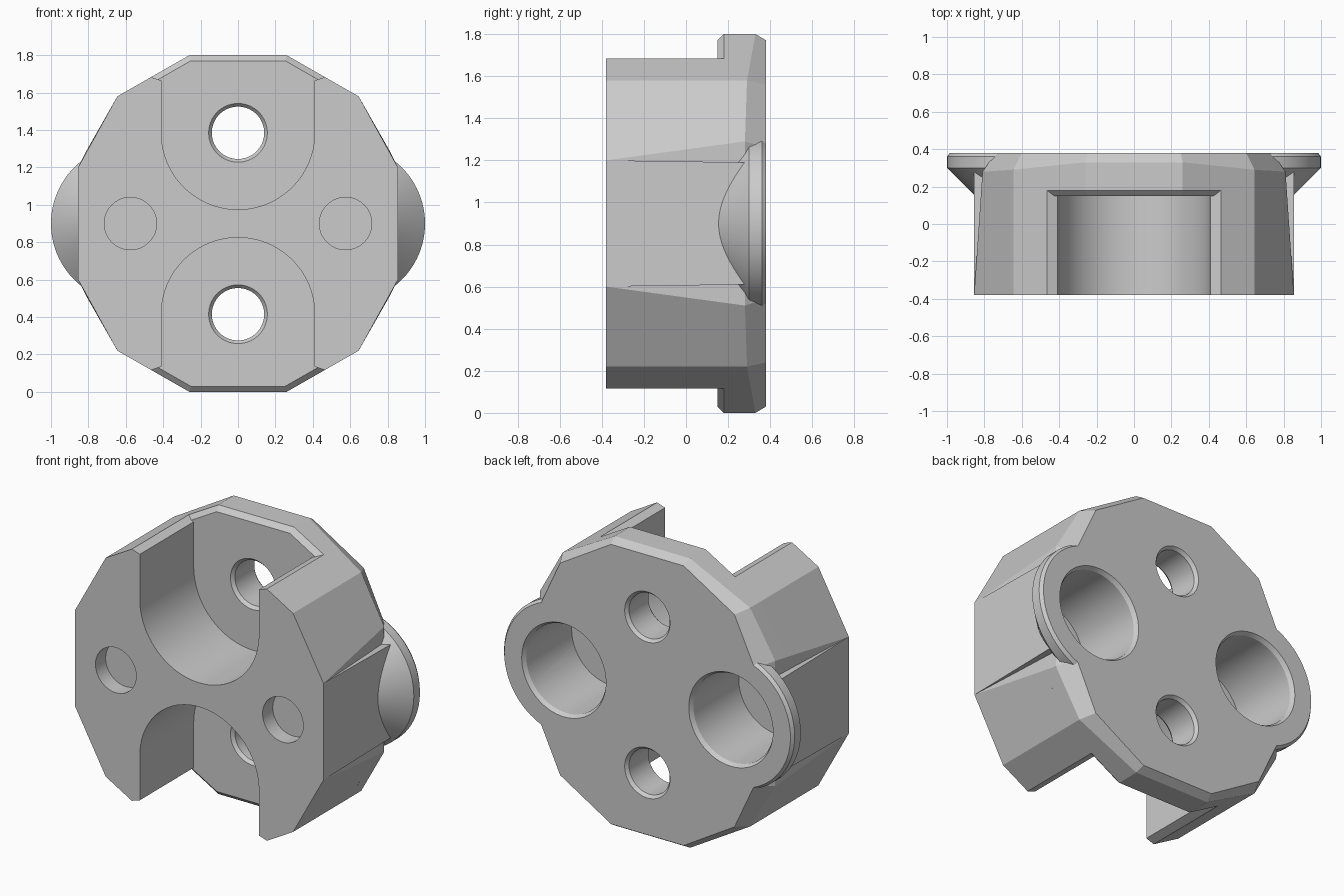
import bpy, bmesh, math

cube = bpy.data.objects.get("Cube")
if cube:
    bpy.data.objects.remove(cube, do_unlink=True)

CZ = 0.9          # height of the part's axis
FRONT, BACK = -0.38, 0.38

grey = bpy.data.materials.new("plain grey")
grey.use_nodes = True
grey.diffuse_color = (0.6, 0.6, 0.6, 1)
grey.node_tree.nodes["Principled BSDF"].inputs["Base Color"].default_value = (0.6, 0.6, 0.6, 1)


def loft(name, rings):
    """Closed solid through rings of (x, y, z) points, z measured from the axis."""
    bm = bmesh.new()
    loops = [[bm.verts.new((x, y, z + CZ)) for x, y, z in ring] for ring in rings]
    n = len(loops[0])
    for a, b in zip(loops, loops[1:]):
        for i in range(n):
            j = (i + 1) % n
            bm.faces.new((a[i], a[j], b[j], b[i]))
    bm.faces.new(loops[0])
    bm.faces.new(loops[-1])
    bmesh.ops.recalc_face_normals(bm, faces=bm.faces)
    mesh = bpy.data.meshes.new(name)
    bm.to_mesh(mesh)
    bm.free()
    mesh.materials.append(grey)
    obj = bpy.data.objects.new(name, mesh)
    bpy.context.collection.objects.link(obj)
    return obj


def lathe(name, cx, cz, profile, n=64):
    """Turned solid along y from (radius, y) pairs."""
    turns = [math.tau * i / n for i in range(n)]
    return loft(name, [[(cx + r * math.cos(t), y, cz + r * math.sin(t)) for t in turns]
                       for r, y in profile])


def twelve_sided(quarter):
    """Mirror three corner points (x, y, z) into a full outline."""
    ring = []
    for sx, sz, order in ((1, 1, 1), (1, -1, -1), (-1, -1, 1), (-1, 1, -1)):
        ring += [(sx * x, y, sz * z) for x, y, z in quarter[::order]]
    return ring


def outline(y, scale=1.0):
    """Body outline, whose sides taper towards the back."""
    t = (y - FRONT) / 0.66
    corners = ((0.26, 0.9), (0.645, 0.68), (0.855 - 0.045 * t, 0.3 + 0.09 * t))
    return twelve_sided([(x * scale, y, z * scale) for x, z in corners])


def prism(name, points, y0, y1):
    return loft(name, [[(x, y, z) for x, z in points] for y in (y0, y1)])


# Main body and back plate with its chamfered rims
body = loft("main_body", [outline(FRONT), outline(0.19)])
plate = loft("back_plate", [
    outline(0.15, 0.967), outline(0.18),
    twelve_sided([(0.26, 0.33, 0.9), (0.645, 0.29, 0.68), (0.81, 0.28, 0.39)]),
    twelve_sided([(0.25, BACK, 0.87), (0.6, BACK, 0.66), (0.74, BACK, 0.36)])])
parts = [body, plate]
cutters = []

for side, sx in (("left", 1), ("right", -1)):
    # Flat pad on the side of the body
    parts.append(loft(side + "_side_pad", [
        [(sx * x, y, z) for x, z in ((0.6, -h), (0.855, -h), (0.855, h), (0.6, h))]
        for y, h in ((FRONT + 0.001, 0.3), (0.305, 0.29))]))
    # Round ear with a conical underside
    cx = sx * 0.575
    parts.append(lathe(side + "_ear", cx, 0, [
        (0.28, 0.155), (0.425, 0.3), (0.425, 0.36), (0.41, BACK)], 96))
    # Wide back bore and shallow front hole
    cutters.append(lathe("bore_cutter", cx, 0, [
        (0.275, -0.09), (0.275, 0.355), (0.29, BACK), (0.314, 0.42)]))
    cutters.append(lathe("pin_cutter", cx, 0, [(0.14, -0.6), (0.14, -0.28)]))

for sz in (1, -1):
    # Chamfered screw hole
    cutters.append(lathe("screw_cutter", 0, sz * 0.485, [
        (0.174, 0.13), (0.14, 0.17), (0.14, 0.36), (0.156, BACK), (0.172, 0.4)]))

# Round-ended slots opening at the top and bottom of the body
slots = []
for sz in (1, -1):
    arc = [(0.41 * math.cos(math.pi * (1 + i / 40)), 0.485 + 0.41 * math.sin(math.pi * (1 + i / 40)))
           for i in range(41)]
    points = arc + [(0.41, 0.765), (0.47, 0.785), (0.47, 1.2),
                    (-0.47, 1.2), (-0.47, 0.785), (-0.41, 0.765)]
    slots.append(prism("slot_cutter", [(x, sz * z) for x, z in points], -0.8, 0.5))


def cut(obj, tools):
    bpy.context.view_layer.objects.active = obj
    for tool in tools:
        mod = obj.modifiers.new("cut", "BOOLEAN")
        mod.operation = "DIFFERENCE"
        mod.solver = "EXACT"
        mod.object = tool
        bpy.ops.object.modifier_apply(modifier=mod.name)


cut(body, slots)
for obj in parts:
    cut(obj, cutters)
for tool in cutters + slots:
    bpy.data.objects.remove(tool, do_unlink=True)

# Smooth round walls, crisp edges
for obj in bpy.context.view_layer.objects:
    obj.select_set(obj in parts)
bpy.context.view_layer.objects.active = body
bpy.ops.object.shade_smooth_by_angle(angle=math.radians(20))
